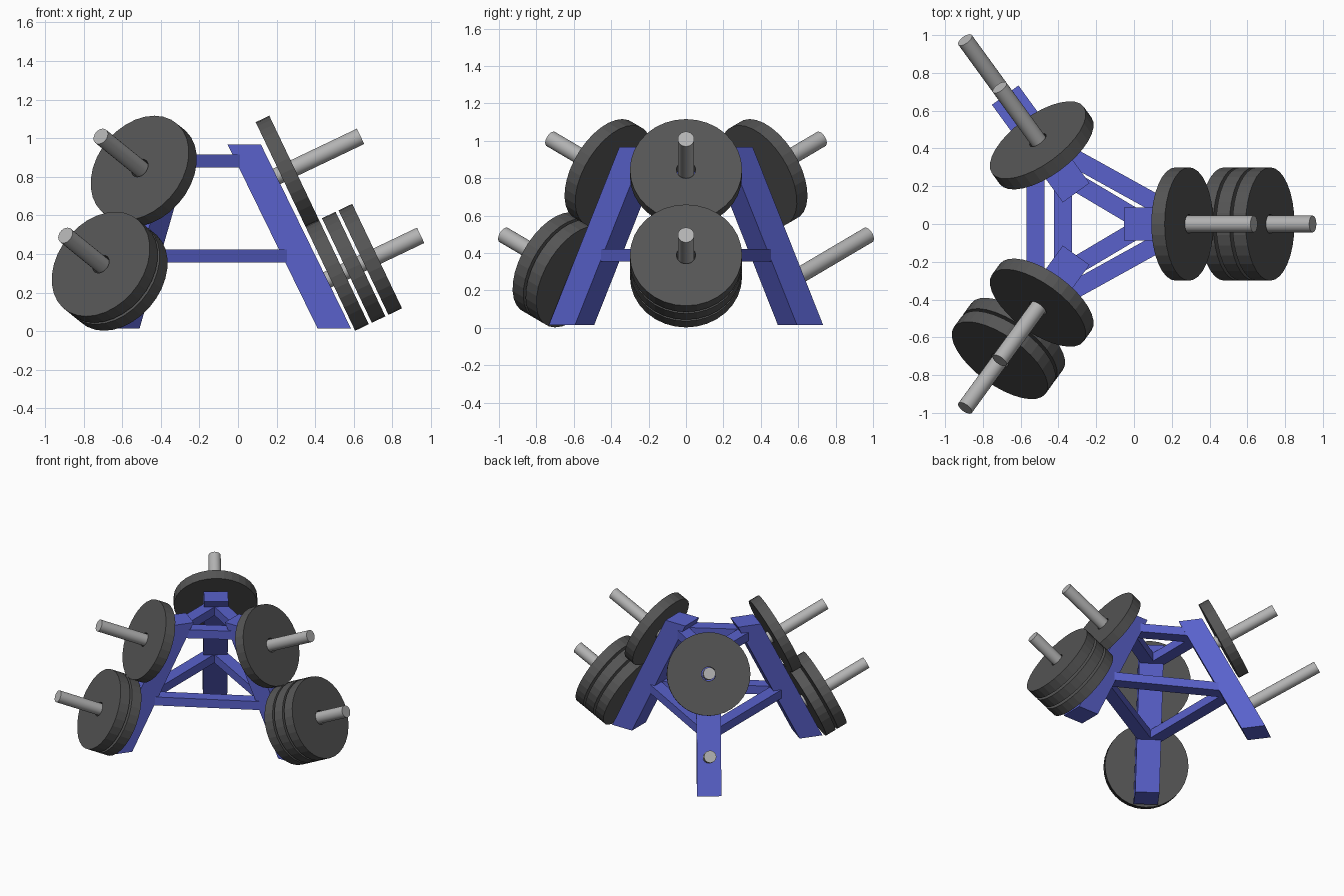
import bpy, bmesh, math
from mathutils import Vector, Matrix

if "Cube" in bpy.data.objects:
    bpy.data.objects.remove(bpy.data.objects["Cube"])

def material(name, rgb):
    m = bpy.data.materials.new(name)
    m.diffuse_color = (*rgb, 1)
    m.use_nodes = True
    m.node_tree.nodes["Principled BSDF"].inputs["Base Color"].default_value = m.diffuse_color
    return m

BLUE = material("blue_paint", (0.10, 0.12, 0.60))
DARK = material("dark_rubber", (0.09, 0.09, 0.09))
STEEL = material("steel", (0.45, 0.45, 0.45))

def make(name, bm, mat, matrix=Matrix()):
    bmesh.ops.recalc_face_normals(bm, faces=bm.faces)
    me = bpy.data.meshes.new(name)
    bm.to_mesh(me)
    bm.free()
    me.materials.append(mat)
    ob = bpy.data.objects.new(name, me)
    ob.matrix_world = matrix
    bpy.context.collection.objects.link(ob)
    return ob

def extrude(bm, pts, vec):
    f = bm.faces.new([bm.verts.new(p) for p in pts])
    r = bmesh.ops.extrude_face_region(bm, geom=[f])
    bmesh.ops.translate(bm, vec=vec, verts=[v for v in r["geom"] if isinstance(v, bmesh.types.BMVert)])

# Tilted axis of the pegs, in the vertical plane of each leg
TILT = math.radians(25.5)
N = Vector((math.cos(TILT), 0, math.sin(TILT)))    # along the peg
T = Vector((-math.sin(TILT), 0, math.cos(TILT)))   # up along the leg
LOCAL = Matrix((T, Vector((0, 1, 0)), N)).transposed().to_4x4()
PEGS = {"upper": (0.638, 1.008), "lower": (0.041, 1.068)}   # height on leg, tip distance
HALF = 0.087

def leg(side, frame):
    bm = bmesh.new()
    pts = [(0.412, -HALF, 0.015), (0.585, -HALF, 0.015), (0.119, -HALF, 0.967), (-0.054, -HALF, 0.967)]
    extrude(bm, pts, (0, 2 * HALF, 0))
    make(side + "_leg", bm, BLUE, frame)

def peg(name, frame, t, tip, base=0.515, r=0.044):
    bm = bmesh.new()
    bmesh.ops.create_cone(bm, cap_ends=True, segments=24, radius1=r, radius2=r, depth=tip - base)
    pos = Matrix.Translation(T * t + N * (tip + base) / 2)
    ob = make(name, bm, STEEL, frame @ pos @ LOCAL)
    for p in ob.data.polygons:
        p.use_smooth = len(p.vertices) == 4
    
def plate(name, frame, t, start, r=0.3, hole=0.051, thick=0.078):
    bm = bmesh.new()
    ring = [(hole, 0), (r, 0), (r, thick), (hole, thick)]
    vs = [bm.verts.new((x, 0, z)) for x, z in ring]
    edges = [bm.edges.new((vs[i], vs[(i + 1) % 4])) for i in range(4)]
    bmesh.ops.spin(bm, geom=vs + edges, cent=(0, 0, 0), axis=(0, 0, 1),
                   angle=math.tau, steps=32, use_merge=True)
    bmesh.ops.remove_doubles(bm, verts=bm.verts, dist=1e-5)
    make(name, bm, DARK, frame @ Matrix.Translation(T * t + N * start) @ LOCAL)

# Three legs with their pegs and loaded plates
FRAMES = {}
for side, origin, angle, loads in (
        ("right", (0, 0, 0), 0, {"upper": 1, "lower": 3}),
        ("back_left", (-0.338, 0.209, 0), 126, {"upper": 1, "lower": 0}),
        ("front_left", (-0.338, -0.209, 0), -126, {"upper": 1, "lower": 2})):
    frame = Matrix.Translation(origin) @ Matrix.Rotation(math.radians(angle), 4, "Z")
    FRAMES[side] = frame
    leg(side, frame)
    for level, (t, tip) in PEGS.items():
        peg(f"{side}_{level}_peg", frame, t, tip)
        for i in range(loads[level]):
            plate(f"{side}_{level}_plate_{i + 1}", frame, t, 0.549 + 0.0955 * i)

# Two triangles of crossbars joining the legs
def crossbar(name, a, b, width=0.095, height=0.067):
    d = b - a
    side = Vector((-d.y, d.x, 0)).normalized() * width / 2
    up = Vector((0, 0, height / 2))
    bm = bmesh.new()
    extrude(bm, [a - side - up, a + side - up, a + side + up, a - side + up], d)
    make(name, bm, BLUE)

for level, r, z in (("upper", 0.065, 0.881), ("lower", 0.314, 0.389)):
    names = list(FRAMES)
    for i in range(3):
        a, b = names[i], names[(i + 1) % 3]
        p = Vector((r, 0, z))
        crossbar(f"{level}_crossbar_{i + 1}", FRAMES[a] @ p, FRAMES[b] @ p)
